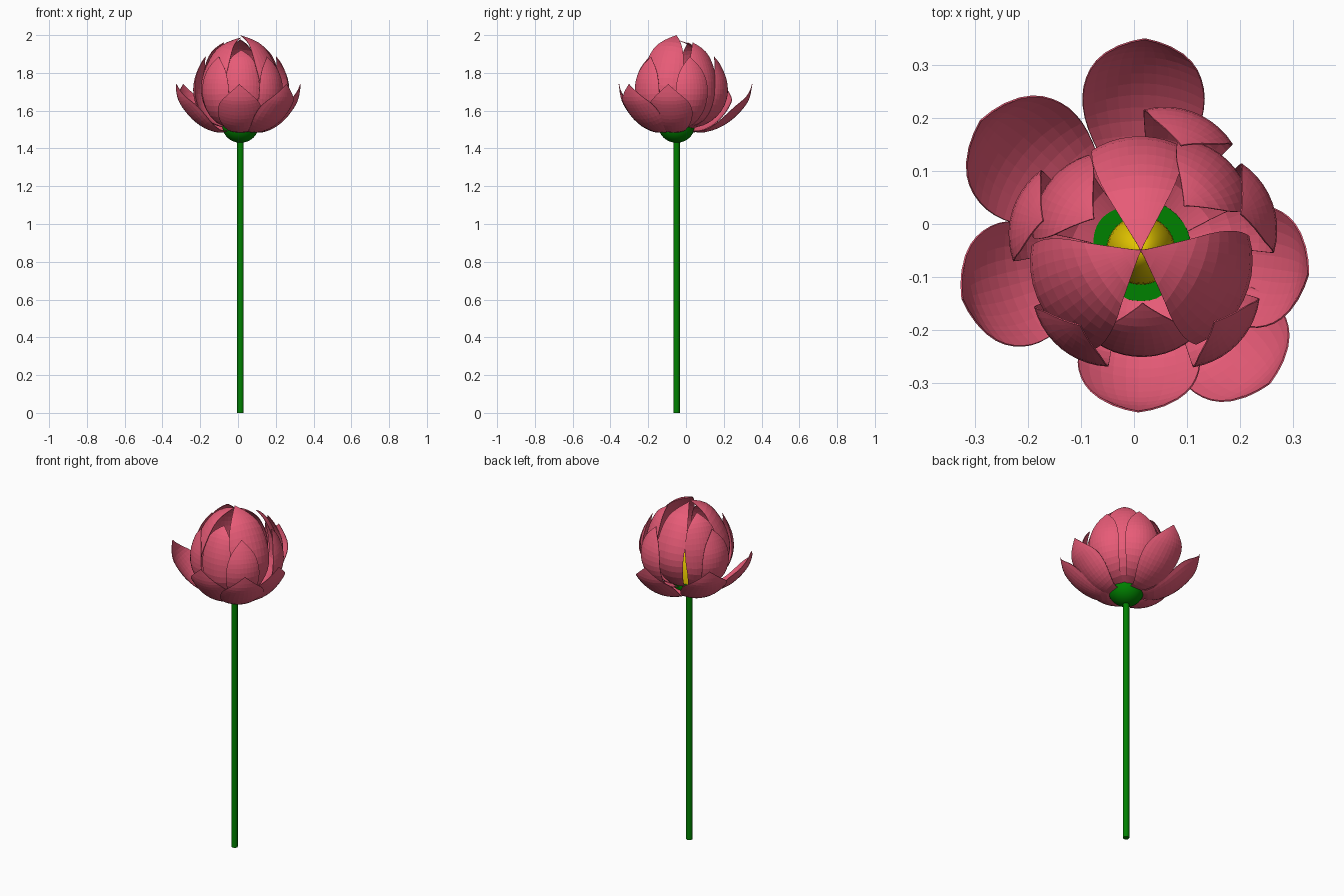
import bpy, bmesh, math
from mathutils import Vector

cube = bpy.data.objects.get("Cube")
if cube:
    bpy.data.objects.remove(cube)

CENTRE = Vector((0.013, -0.05, 0))


def material(name, rgb):
    mat = bpy.data.materials.new(name)
    mat.use_nodes = True
    mat.diffuse_color = (*rgb, 1)
    mat.node_tree.nodes["Principled BSDF"].inputs["Base Color"].default_value = (*rgb, 1)
    return mat


pink = material("petal pink", (0.8, 0.105, 0.185))
green = material("stem green", (0.0, 0.22, 0.0))
yellow = material("centre yellow", (0.8, 0.58, 0.0))


def add_object(name, bm, mat, smooth=False):
    bmesh.ops.recalc_face_normals(bm, faces=bm.faces)
    mesh = bpy.data.meshes.new(name)
    bm.to_mesh(mesh)
    bm.free()
    mesh.materials.append(mat)
    obj = bpy.data.objects.new(name, mesh)
    bpy.context.collection.objects.link(obj)
    if smooth:
        bpy.ops.object.select_all(action='DESELECT')
        obj.select_set(True)
        bpy.context.view_layer.objects.active = obj
        bpy.ops.object.shade_smooth_by_angle()
    return obj


def spline(points, t):
    """Catmull-Rom point at t in 0..1."""
    last = len(points) - 1
    i = min(int(t * last), last - 1)
    u = t * last - i
    p0, p1, p2, p3 = (Vector(points[min(max(k, 0), last)]) for k in range(i - 1, i + 3))
    return p1 + 0.5 * u * (p2 - p0 + u * (2 * p0 - 5 * p1 + 4 * p2 - p3
                                          + u * (3 * (p1 - p2) + p3 - p0)))


def petal(name, layer, azimuth, reach, half_width, lift=0.0):
    """Cupped leaf shape swept along a radial profile of (radius, height, width)."""
    points, cup = layer
    rows, cols = 18, 10
    biggest = max(p[0] for p in points)
    a = math.radians(azimuth)
    out = Vector((math.cos(a), math.sin(a), 0))
    side = Vector((-math.sin(a), math.cos(a), 0))
    up = Vector((0, 0, 1))
    bm = bmesh.new()
    grid = []
    for i in range(rows + 1):
        t = 1 - (1 - i / rows) ** 1.3
        r, z, w = spline(points, t)
        step = spline(points, min(t + 0.02, 1)) - spline(points, max(t - 0.02, 0))
        tangent = Vector((step.x, step.y)).normalized()
        r *= reach / biggest
        inward = -tangent.y * out + tangent.x * up
        row = []
        for j in range(cols + 1):
            ang = (2 * j / cols - 1) * max(w, 0.01) * half_width / cup
            pos = CENTRE + out * r + up * (z + lift * t)
            pos += side * cup * math.sin(ang) + inward * cup * (1 - math.cos(ang))
            row.append(bm.verts.new(pos))
        grid.append(row)
    for low, high in zip(grid, grid[1:]):
        for j in range(cols):
            bm.faces.new((low[j], low[j + 1], high[j + 1], high[j]))
    obj = add_object(name, bm, pink)
    solid = obj.modifiers.new("thickness", 'SOLIDIFY')
    solid.thickness = 0.003
    solid.offset = 0


# Layer profiles and cup radius
outer = ([(0.04, 1.5, .2), (0.11, 1.485, .45), (0.18, 1.505, .8), (0.24, 1.545, 1),
          (0.29, 1.6, 1), (0.325, 1.66, .72), (0.34, 1.74, 0)], 0.19)
middle = ([(0.04, 1.5, .25), (0.13, 1.53, .55), (0.19, 1.59, .85), (0.22, 1.67, 1),
           (0.22, 1.75, .95), (0.2, 1.82, .65), (0.17, 1.885, 0)], 0.15)
curled = ([(0.04, 1.5, .25), (0.13, 1.54, .6), (0.19, 1.63, .85), (0.2, 1.73, 1),
           (0.185, 1.82, .95), (0.15, 1.9, .65), (0.1, 1.95, 0)], 0.15)
inner = ([(0.04, 1.5, .25), (0.13, 1.55, .6), (0.19, 1.65, .9), (0.2, 1.75, 1),
          (0.165, 1.86, .95), (0.1, 1.95, .65), (0.0, 1.995, 0)], 0.17)

# Open outer petals
for n, (az, reach, width) in enumerate([(89, .4, .12), (141, .39, .13), (195, .35, .125),
                                        (269, .305, .12), (314, .35, .12), (352, .32, .12)]):
    petal(f"outer_petal_{n + 1}", outer, az, reach, width)

# Half-open middle petals
for n, (az, reach) in enumerate([(20, .26), (69, .275), (163, .25), (231, .235), (316, .25)]):
    petal(f"middle_petal_{n + 1}", middle, az, reach, 0.095)

# Curled petals between the middle and the heart
for n, (az, reach, lift) in enumerate([(46, .235, .01), (146, .215, .01), (272, .2, -.03)]):
    petal(f"curled_petal_{n + 1}", curled, az, reach, 0.1, lift)

# Closed inner petals
for n, (az, width, lift) in enumerate([(92, .09, -.02), (211, .125, -.01), (334, .125, .003)]):
    petal(f"inner_petal_{n + 1}", inner, az, .213, width, lift)

# Stem
bm = bmesh.new()
bmesh.ops.create_cone(bm, cap_ends=True, segments=16, radius1=0.017, radius2=0.017, depth=1.45)
bmesh.ops.translate(bm, verts=bm.verts, vec=CENTRE + Vector((0, 0, 0.725)))
add_object("stem", bm, green, True)


def dome(name, mat, radius, height, z, side):
    """Half ellipsoid: side -1 keeps the lower half, 1 the upper half."""
    bm = bmesh.new()
    bmesh.ops.create_uvsphere(bm, u_segments=32, v_segments=20, radius=1)
    bmesh.ops.scale(bm, verts=bm.verts, vec=(radius, radius, height))
    cut = bmesh.ops.bisect_plane(bm, geom=bm.verts[:] + bm.edges[:] + bm.faces[:],
                                 plane_co=(0, 0, 0.001), plane_no=(0, 0, -side), clear_outer=True)
    rim = [e for e in cut["geom_cut"] if isinstance(e, bmesh.types.BMEdge)]
    bmesh.ops.contextual_create(bm, geom=rim)
    bmesh.ops.translate(bm, verts=bm.verts, vec=CENTRE + Vector((0, 0, z)))
    add_object(name, bm, mat, True)


# Green cup under the petals and the yellow heart inside
dome("receptacle", green, 0.096, 0.09, 1.52, -1)
dome("flower_heart", yellow, 0.065, 0.17, 1.52, 1)
